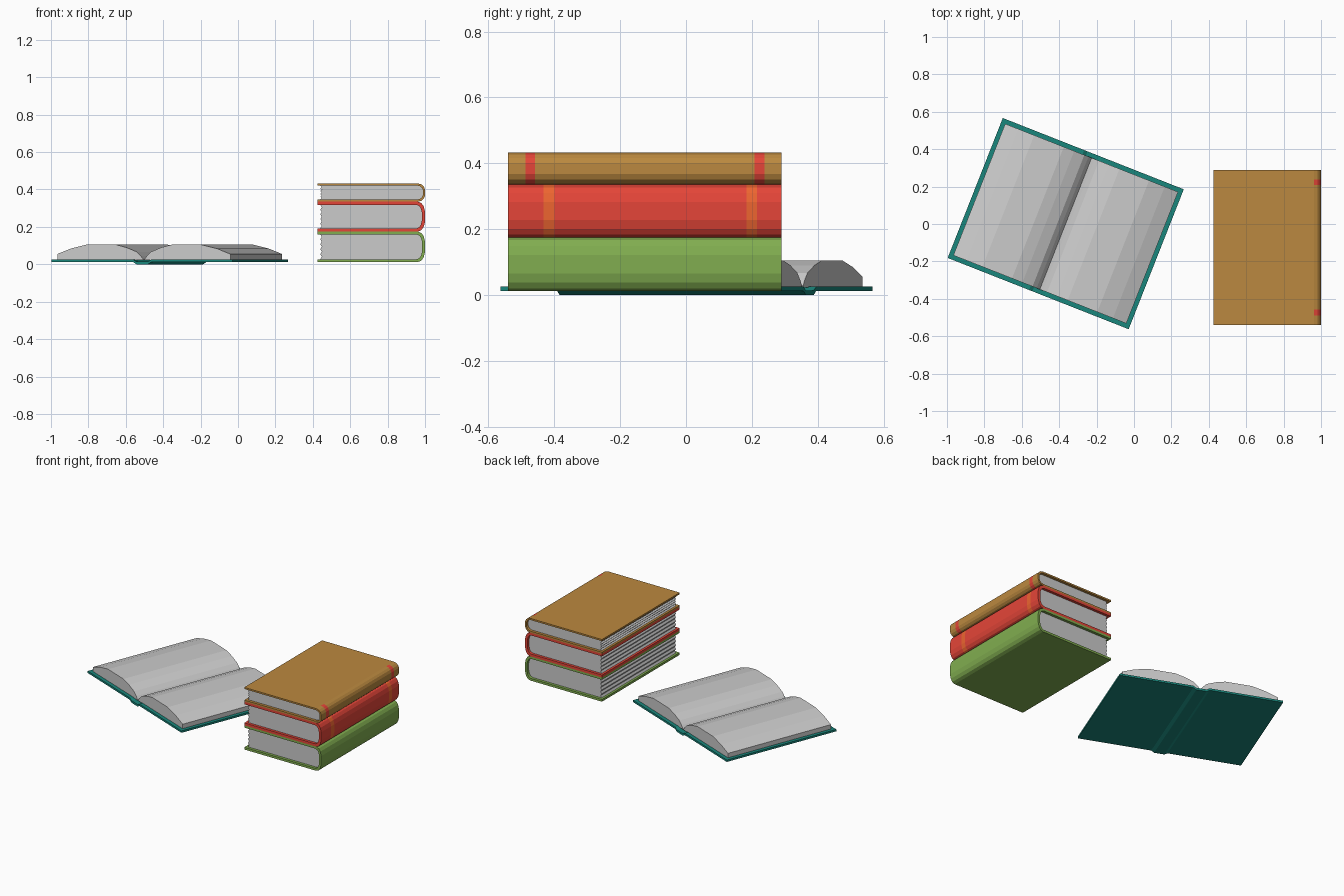
import bpy, bmesh
from math import radians

if "Cube" in bpy.data.objects:
    bpy.data.objects.remove(bpy.data.objects["Cube"])


def material(name, rgb):
    m = bpy.data.materials.new(name)
    m.diffuse_color = (*rgb, 1)
    m.use_nodes = True
    m.node_tree.nodes["Principled BSDF"].inputs["Base Color"].default_value = m.diffuse_color
    return m


GREEN = material("green_cloth", (0.22, 0.42, 0.08))
RED = material("red_cloth", (0.78, 0.06, 0.04))
TAN = material("tan_cloth", (0.50, 0.25, 0.05))
TEAL = material("teal_cloth", (0.01, 0.24, 0.20))
ORANGE = material("orange_band", (0.85, 0.13, 0.03))


def prism(name, profile, ys, mats=(), is_band=None):
    """Extrude an (x, z) profile through the y stations; is_band picks the second material."""
    bm = bmesh.new()
    rings = [[bm.verts.new((x, y, z)) for x, z in profile] for y in ys]
    n = len(profile)
    for s in range(len(ys) - 1):
        for i in range(n):
            j = (i + 1) % n
            f = bm.faces.new((rings[s][i], rings[s][j], rings[s + 1][j], rings[s + 1][i]))
            if is_band and is_band(s, i):
                f.material_index = 1
    bm.faces.new(rings[0])
    bm.faces.new(rings[-1])
    bmesh.ops.recalc_face_normals(bm, faces=bm.faces[:])
    mesh = bpy.data.meshes.new(name)
    bm.to_mesh(mesh)
    bm.free()
    for m in mats:
        mesh.materials.append(m)
    ob = bpy.data.objects.new(name, mesh)
    bpy.context.collection.objects.link(ob)
    return ob


def spine_curve(z0, z1, inset):
    """Rounded spine from the lower board to the upper board."""
    a, b, h = z0 + inset, z1 - inset, z1 - z0 - 2 * inset
    half = [(0.962, 0), (0.981, 0.05), (0.993, 0.16), (1.0, 0.33)]
    low = [(x - inset * (x - 0.93) / 0.07, a + t * h) for x, t in half]
    return low + [(x, a + b - z) for x, z in reversed(low)]


def closed_book(name, z0, z1, thick, mat, band_mat=None, bands=()):
    # Case: boards and spine as one C-shaped section
    outer = [(0.425, z0)] + spine_curve(z0, z1, 0) + [(0.425, z1)]
    inner = [(0.425, z0 + thick)] + spine_curve(z0, z1, thick) + [(0.425, z1 - thick)]
    ys = sorted([-0.54, 0.29] + [y for b in bands for y in b])
    prism(name + "_cover", outer + inner[::-1], ys, [m for m in (mat, band_mat) if m],
          lambda s, i: bool(bands) and s % 2 == 1 and 1 <= i <= 7)
    # Page block with a ridged fore edge
    a, b, steps = z0 + thick, z1 - thick, 10
    fore = [(0.440 + 0.008 * (k % 2), b + (a - b) * k / steps) for k in range(steps + 1)]
    prism(name + "_pages", spine_curve(z0, z1, thick) + fore, (-0.522, 0.272))


# Stack of three books
closed_book("green_book", 0.012, 0.175, 0.015, GREEN)
closed_book("red_book", 0.175, 0.335, 0.017, RED, ORANGE, [(-0.433, -0.40), (0.183, 0.216)])
closed_book("tan_book", 0.335, 0.432, 0.011, TAN, RED, [(-0.488, -0.458), (0.208, 0.238)])

# Open book: case with sunken spine, then two mirrored page blocks
right = [(0.033, 0.0), (0.052, 0.012), (0.52, 0.012), (0.52, 0.025), (0.052, 0.025), (0.033, 0.014)]
case = right + [(-x, z) for x, z in reversed(right)]
leaf = [(0, 0.022), (0.018, 0.045), (0.042, 0.067), (0.10, 0.09), (0.16, 0.105), (0.33, 0.105),
        (0.42, 0.084), (0.497, 0.055), (0.497, 0.022)]
parts = [prism("open_book_cover", case, (-0.402, 0.402), [TEAL]),
         prism("open_book_right_pages", leaf, (-0.378, 0.378)),
         prism("open_book_left_pages", [(-x, z) for x, z in leaf], (-0.378, 0.378))]
for ob in parts:
    ob.location = (-0.365, 0.002, 0)
    ob.rotation_euler.z = radians(-21.5)
